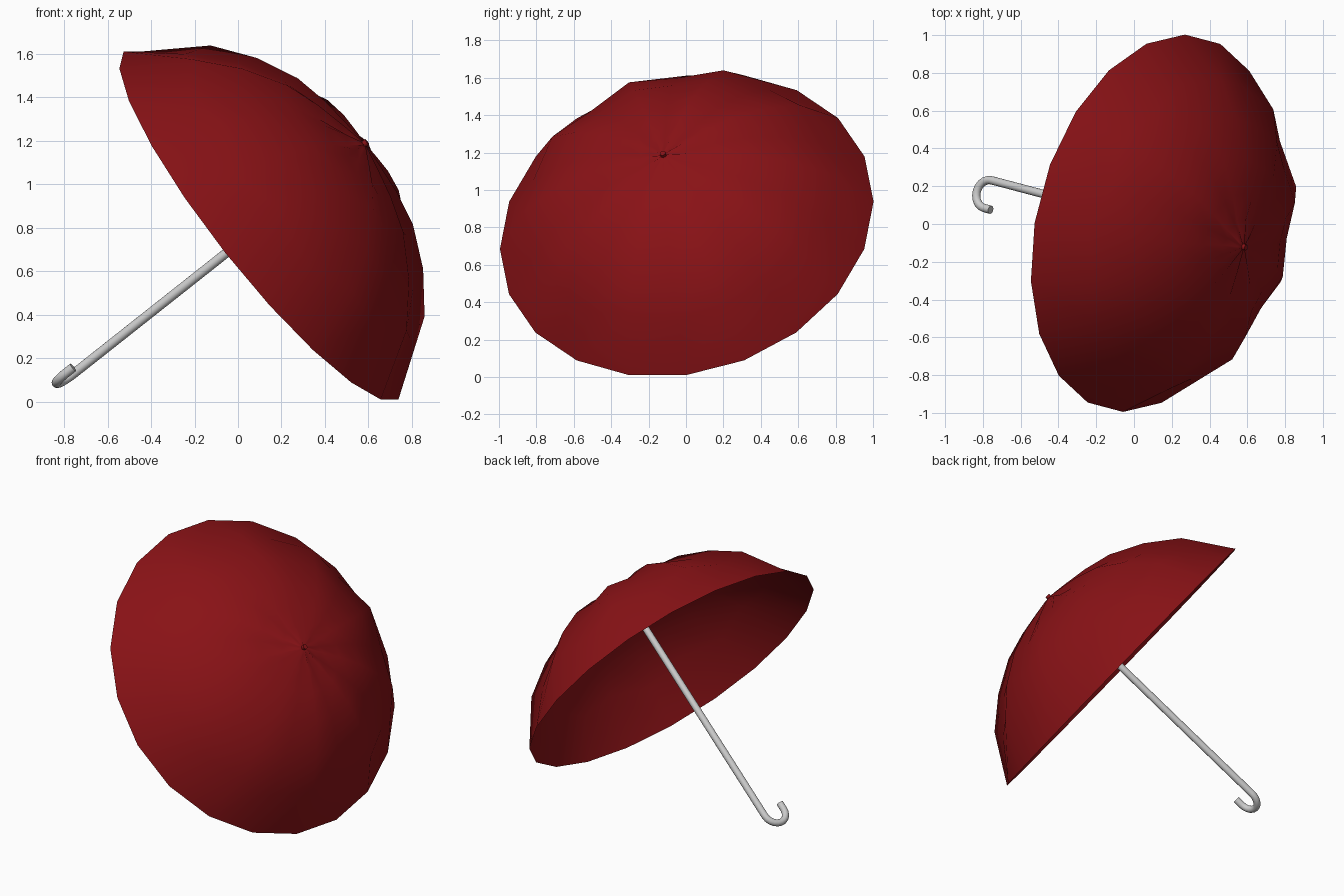
import bpy, bmesh, math
from mathutils import Vector, Matrix

if "Cube" in bpy.data.objects:
    bpy.data.objects.remove(bpy.data.objects["Cube"])

# Tilted umbrella frame: local z = shaft axis, origin = centre of the canopy rim
AXIS = Vector((0.768, -0.203, 0.607)).normalized()
UP = (Vector((0, 0, 1)) - AXIS * AXIS.z).normalized()
SIDE = AXIS.cross(UP)
FRAME = Matrix((UP, SIDE, AXIS)).transposed().to_4x4()
FRAME.translation = Vector((0.106, 0.004, 0.811))

red = bpy.data.materials.new("red_fabric")
red.diffuse_color = (0.25, 0.006, 0.008, 1)
red.use_nodes = True
red.node_tree.nodes["Principled BSDF"].inputs["Base Color"].default_value = red.diffuse_color


def add_object(name, bm, mat=None, angle=None):
    bmesh.ops.recalc_face_normals(bm, faces=bm.faces)
    me = bpy.data.meshes.new(name)
    bm.to_mesh(me)
    bm.free()
    ob = bpy.data.objects.new(name, me)
    bpy.context.collection.objects.link(ob)
    ob.matrix_world = FRAME
    if mat:
        me.materials.append(mat)
    me.shade_smooth()
    if angle:
        bpy.ops.object.select_all(action='DESELECT')
        ob.select_set(True)
        bpy.context.view_layer.objects.active = ob
        bpy.ops.object.shade_smooth_by_angle(angle=math.radians(angle))
    return ob


# Canopy: ten ribs, with the fabric sagging between them (radius, rib height, sag)
PROFILE = [(1.02, 0.0, 0.0), (0.835, 0.285, 0.065), (0.65, 0.43, 0.04),
           (0.45, 0.535, 0.03), (0.28, 0.58, 0.025), (0.14, 0.603, 0.025),
           (0.04, 0.617, 0.012)]
SIDES = 20
bm = bmesh.new()
rings = []
for r, h, sag in PROFILE:
    ring = []
    for i in range(SIDES):
        a = math.radians(-9 + i * 360 / SIDES)
        ring.append(bm.verts.new((r * math.cos(a), r * math.sin(a), h - sag * (i % 2))))
    rings.append(ring)
apex = bm.verts.new((0, 0, 0.62))
for lo, hi in zip(rings, rings[1:]):
    for i in range(SIDES):
        j = (i + 1) % SIDES
        bm.faces.new((lo[i], lo[j], hi[j], hi[i]))
for i in range(SIDES):
    bm.faces.new((rings[-1][i], rings[-1][(i + 1) % SIDES], apex))
add_object("canopy", bm, red)

# Small cap at the top of the canopy
bm = bmesh.new()
bmesh.ops.create_cone(bm, cap_ends=True, segments=12, radius1=0.018, radius2=0.015,
                      depth=0.04, matrix=Matrix.Translation((0, 0, 0.615)))
add_object("canopy_cap", bm, red, 40)

# Shaft and hooked handle: a circle swept along a J path lying in the local yz plane
TUBE, HOOK, BEND_Z = 0.022, 0.076, -1.12
path = [(0, 0.605), (0, BEND_Z)]
path += [(HOOK - HOOK * math.cos(a), BEND_Z - HOOK * math.sin(a))
         for a in [math.pi * k / 10 for k in range(1, 11)]]
path.append((2 * HOOK, BEND_Z + 0.045))
bm = bmesh.new()
loops = []
for k, (y, z) in enumerate(path):
    before, after = path[max(k - 1, 0)], path[min(k + 1, len(path) - 1)]
    t = Vector((0, after[0] - before[0], after[1] - before[1])).normalized()
    if k == 1:
        t = Vector((0, 0, -1))
    n = t.cross(Vector((1, 0, 0)))
    loops.append([bm.verts.new(Vector((TUBE * math.cos(b), y, z)) + n * TUBE * math.sin(b))
                  for b in [math.tau * s / 16 for s in range(16)]])
for lo, hi in zip(loops, loops[1:]):
    for i in range(16):
        j = (i + 1) % 16
        bm.faces.new((lo[i], lo[j], hi[j], hi[i]))
bm.faces.new(loops[0])
bm.faces.new(loops[-1])
add_object("shaft_and_handle", bm, None, 40)
